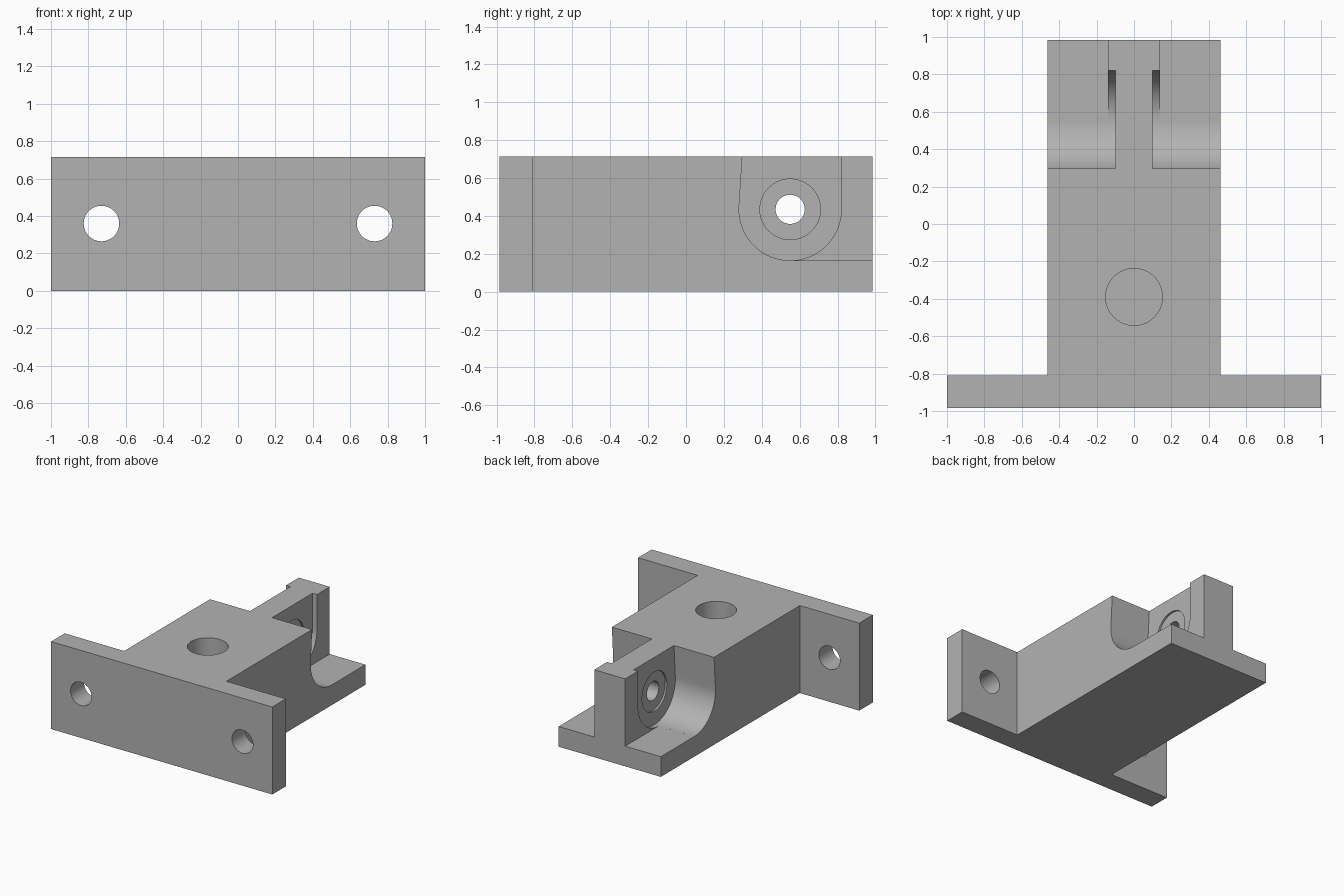
import bpy
import bmesh
import math
from mathutils import Vector

if "Cube" in bpy.data.objects:
    bpy.data.objects.remove(bpy.data.objects["Cube"], do_unlink=True)

HEIGHT = 0.715
BACK, FRONT = 0.985, -0.985
FLANGE_Y = -0.81
BODY_X = 0.462
PIN_Y, PIN_Z, POCKET_R = 0.55, 0.435, 0.27

metal = bpy.data.materials.new("plain_grey")
metal.use_nodes = True
metal.diffuse_color = (0.45, 0.45, 0.45, 1)
metal.node_tree.nodes["Principled BSDF"].inputs["Base Color"].default_value = metal.diffuse_color


def prism(name, outline, axis, start, end):
    """Extrude a 2D outline along an axis; the outline uses the other two axes in order."""
    def place(p, depth):
        co = list(p)
        co.insert("xyz".index(axis), depth)
        return Vector(co)

    bm = bmesh.new()
    face = bm.faces.new([bm.verts.new(place(p, start)) for p in outline])
    moved = bmesh.ops.extrude_face_region(bm, geom=[face])["geom"]
    shift = place((0, 0), end - start)
    bmesh.ops.translate(bm, vec=shift, verts=[v for v in moved if isinstance(v, bmesh.types.BMVert)])
    bmesh.ops.recalc_face_normals(bm, faces=bm.faces)
    mesh = bpy.data.meshes.new(name)
    bm.to_mesh(mesh)
    bm.free()
    mesh.materials.append(metal)
    obj = bpy.data.objects.new(name, mesh)
    bpy.context.collection.objects.link(obj)
    return obj


def arc(cx, cy, r, first, last, steps):
    angles = [math.radians(first + (last - first) * i / steps) for i in range(steps + 1)]
    return [(cx + r * math.cos(a), cy + r * math.sin(a)) for a in angles]


def circle(cx, cy, r):
    return arc(cx, cy, r, 0, 360, 64)[:-1]


def rect(a0, b0, a1, b1):
    return [(a0, b0), (a1, b0), (a1, b1), (a0, b1)]


# T-shaped block: wide mounting flange at the front, body behind it
half = [(1, FRONT), (1, FLANGE_Y), (BODY_X, FLANGE_Y), (BODY_X, BACK)]
bracket = prism("mounting_bracket", half + [(-x, y) for x, y in reversed(half)], "z", 0, HEIGHT)

# Rounded pocket outline, open at the top, slightly flared towards the front
pocket = [(0.303, 0.8)] + arc(PIN_Y, PIN_Z, POCKET_R, 176, 360, 46) + [(0.82, 0.8)]
pocket_floor = PIN_Z - POCKET_R

cutters = []
for side in (1, -1):
    # Pocket down to the thin web, then the step that leaves the rear pillar
    cutters.append(prism("pocket_cutter", pocket, "x", 0.10 * side, 0.6 * side))
    cutters.append(prism("rear_step_cutter", rect(PIN_Y + 0.001, pocket_floor, 1.2, 0.9),
                         "x", 0.14 * side, 0.7 * side))
    # Shallow round seat around the pin hole
    cutters.append(prism("pin_seat_cutter", circle(PIN_Y, PIN_Z, 0.16), "x", 0.085 * side, 0.13 * side))
    # Flange bolt hole
    cutters.append(prism("bolt_hole_cutter", circle(0.73 * side, 0.36, 0.095), "y", -1.2, -0.6))

# Pin hole through the web and blind bore in the top
cutters.append(prism("pin_hole_cutter", circle(PIN_Y, PIN_Z, 0.077), "x", -0.3, 0.3))
cutters.append(prism("top_bore_cutter", circle(0, -0.39, 0.152), "z", 0.165, 1))

for cutter in cutters:
    cutter.hide_render = True
    mod = bracket.modifiers.new(cutter.name, "BOOLEAN")
    mod.operation = "DIFFERENCE"
    mod.solver = "EXACT"
    mod.object = cutter

# Bake the cuts and drop the cutters
bpy.context.view_layer.update()
evaluated = bracket.evaluated_get(bpy.context.evaluated_depsgraph_get())
result = bpy.data.meshes.new_from_object(evaluated)
bracket.modifiers.clear()
bracket.data = result
result.name = "mounting_bracket"
result.materials.clear()
result.materials.append(metal)
for poly in result.polygons:
    poly.material_index = 0
for cutter in cutters:
    bpy.data.objects.remove(cutter, do_unlink=True)

bpy.ops.object.select_all(action="DESELECT")
bracket.select_set(True)
bpy.context.view_layer.objects.active = bracket
bpy.ops.object.shade_smooth_by_angle(angle=math.radians(30))
